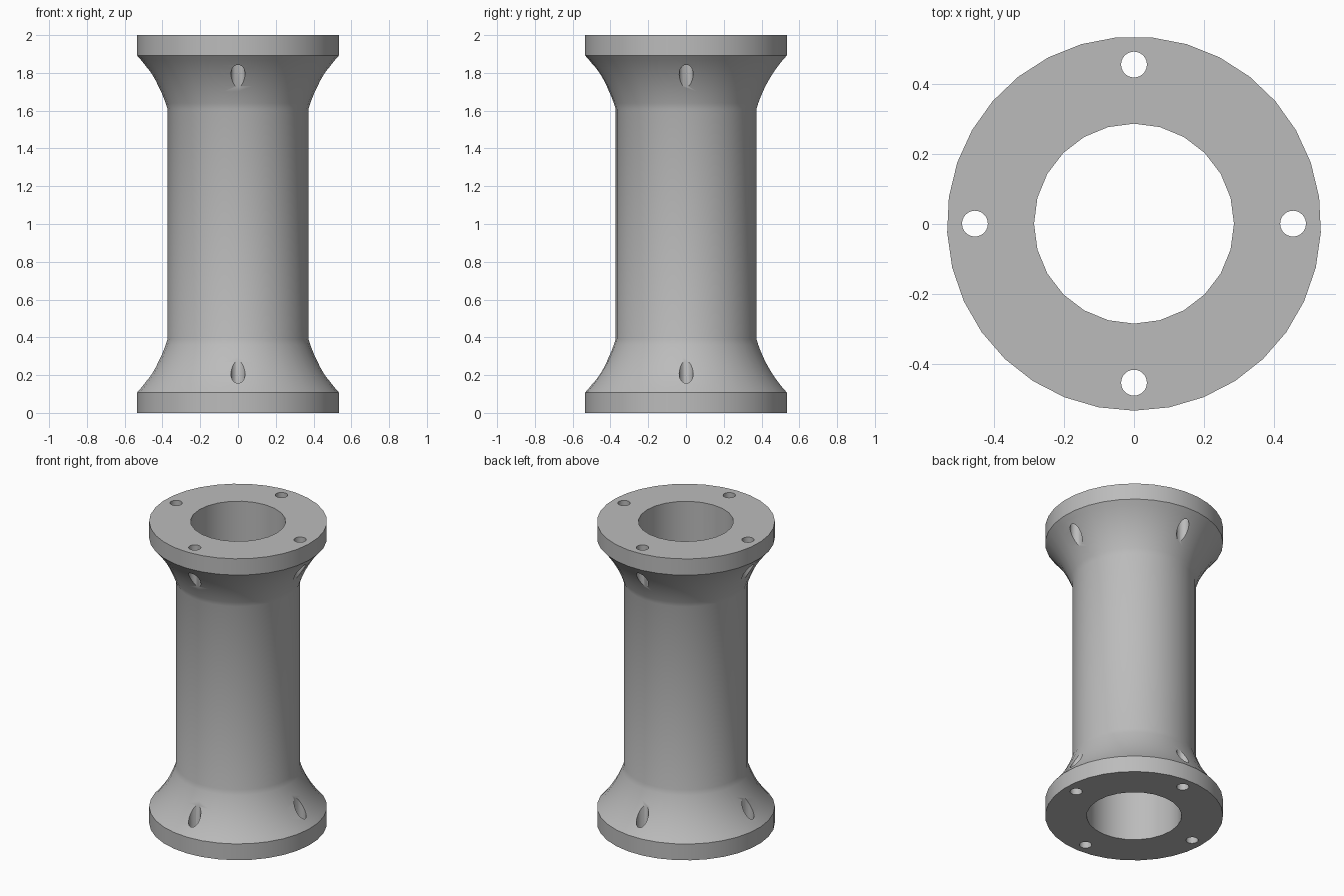
import bpy, bmesh
from math import sin, cos, pi, radians
from mathutils import Vector

if "Cube" in bpy.data.objects:
    bpy.data.objects.remove(bpy.data.objects["Cube"])

HEIGHT, FLANGE_R, TUBE_R, BORE_R = 2.0, 0.535, 0.373, 0.286
FLANGE_T, FLARE_TOP = 0.108, 0.392
BOLT_CIRCLE, BOLT_R = 0.455, 0.037
SIDES, CENTRE_Y = 33, 0.001

grey = bpy.data.materials.new("plain_grey")
grey.use_nodes = True
colour = (0.5, 0.5, 0.5, 1)
grey.diffuse_color = colour
grey.node_tree.nodes["Principled BSDF"].inputs["Base Color"].default_value = colour


def flare(steps=10):
    """Concave arc from the flange rim up to the tube."""
    a, b = Vector((FLANGE_R, FLANGE_T)), Vector((TUBE_R, FLARE_TOP))
    chord = b - a
    bow = Vector((-chord.y, chord.x)) * 0.115
    control = (a + b) / 2 + bow
    ts = [i / steps for i in range(steps + 1)]
    return [a * (1 - t) ** 2 + control * 2 * t * (1 - t) + b * t * t for t in ts]


# Outer body: mirrored profile turned around the axis
lower = [Vector((FLANGE_R, 0))] + flare()
profile = lower + [Vector((p.x, HEIGHT - p.y)) for p in reversed(lower)]
bm = bmesh.new()
rings = []
for p in profile:
    angles = [2 * pi * i / SIDES - pi / 2 for i in range(SIDES)]
    rings.append([bm.verts.new((p.x * cos(a), p.x * sin(a) + CENTRE_Y, p.y)) for a in angles])
for r0, r1 in zip(rings, rings[1:]):
    for i in range(SIDES):
        j = (i + 1) % SIDES
        bm.faces.new((r0[i], r0[j], r1[j], r1[i]))
bm.faces.new(list(reversed(rings[0])))
bm.faces.new(rings[-1])
mesh = bpy.data.meshes.new("flanged_tube")
bm.to_mesh(mesh)
bm.free()
mesh.materials.append(grey)
body = bpy.data.objects.new("flanged_tube", mesh)
bpy.context.collection.objects.link(body)


def drill(name, x, y, radius, sides):
    """Cut a vertical round hole through the whole body."""
    bpy.ops.mesh.primitive_cylinder_add(vertices=sides, radius=radius, depth=HEIGHT + 0.4,
                                        location=(x, y + CENTRE_Y, HEIGHT / 2))
    cutter = bpy.context.object
    cutter.name = name
    cutter.hide_render = True
    cutter.data.materials.append(grey)
    cut = body.modifiers.new(name, "BOOLEAN")
    cut.operation, cut.solver, cut.object = "DIFFERENCE", "EXACT", cutter
    bpy.context.view_layer.objects.active = body
    bpy.ops.object.modifier_apply(modifier=name)
    bpy.data.objects.remove(cutter)


# Central bore and four bolt holes through both flanges
drill("bore_cutter", 0, 0, BORE_R, 24)
for i in range(4):
    a = radians(90 * i)
    drill("bolt_hole_cutter", BOLT_CIRCLE * cos(a), BOLT_CIRCLE * sin(a), BOLT_R, 24)

# Smooth curved walls, crisp rims
bpy.ops.object.select_all(action="DESELECT")
body.select_set(True)
bpy.context.view_layer.objects.active = body
bpy.ops.object.shade_smooth_by_angle(angle=radians(30))
